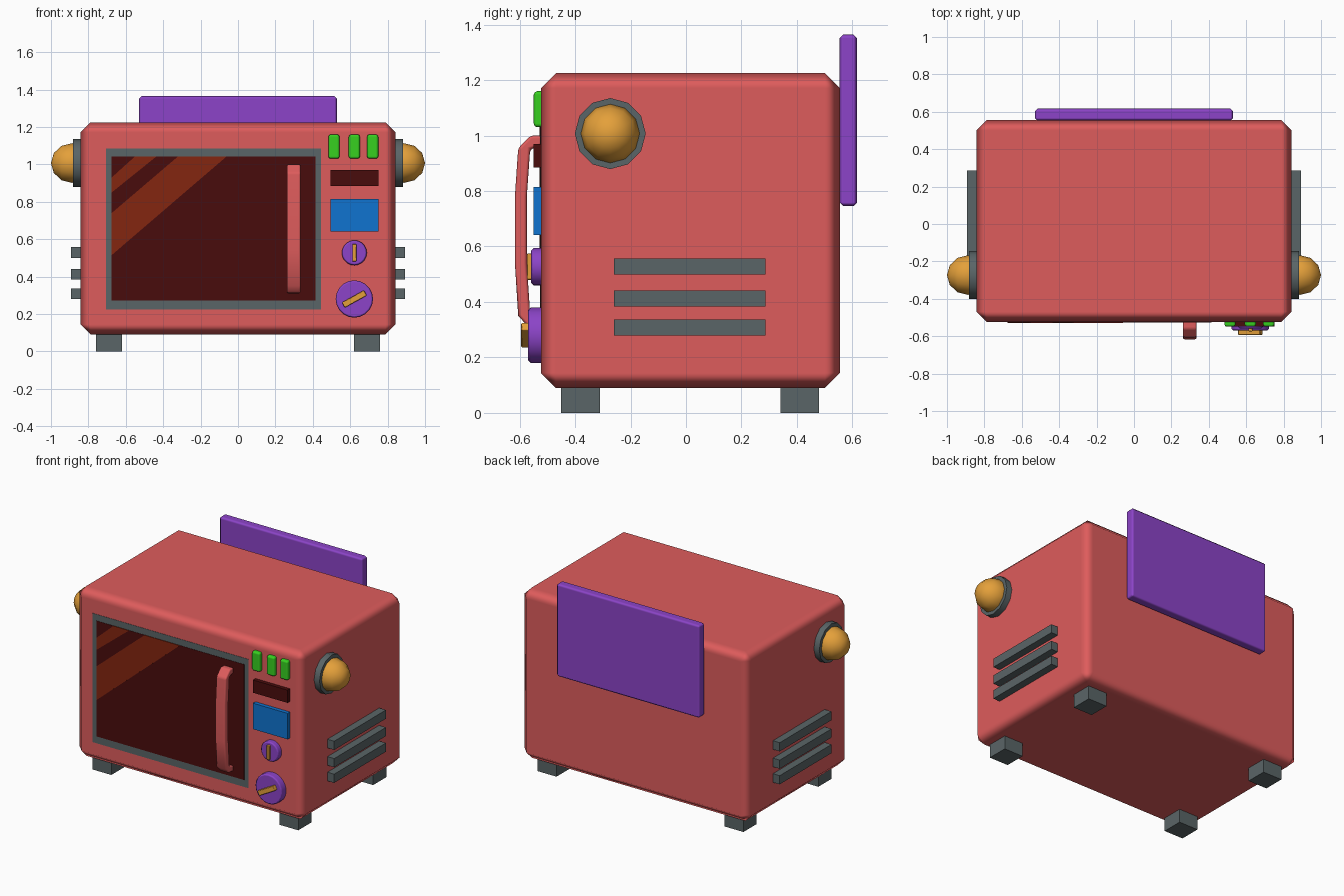
import bpy, bmesh, math
from mathutils import Matrix, Vector

if "Cube" in bpy.data.objects:
    bpy.data.objects.remove(bpy.data.objects["Cube"])


def mat(name, rgb):
    m = bpy.data.materials.new(name)
    lin = [((c / 255 + 0.055) / 1.055) ** 2.4 if c > 10 else c / 255 / 12.92 for c in rgb]
    m.diffuse_color = (*lin, 1)
    m.use_nodes = True
    m.node_tree.nodes["Principled BSDF"].inputs["Base Color"].default_value = m.diffuse_color
    return m


RED = mat("coral red", (222, 92, 92))
GREY = mat("slate grey", (90, 101, 103))
PURPLE = mat("purple", (140, 68, 200))
AMBER = mat("amber", (228, 160, 58))
DARK = mat("dark maroon glass", (73, 12, 12))
STREAK = mat("rust reflection", (132, 38, 16))
GREEN = mat("button green", (55, 208, 32))
BLUE = mat("screen blue", (16, 116, 208))

FRONT = -0.523  # front plane of the body


def finish(name, bm, material, bevel=0, segments=1, smooth=True):
    bmesh.ops.recalc_face_normals(bm, faces=bm.faces[:])
    me = bpy.data.meshes.new(name)
    bm.to_mesh(me)
    bm.free()
    me.materials.append(material)
    ob = bpy.data.objects.new(name, me)
    bpy.context.collection.objects.link(ob)
    if bevel:
        md = ob.modifiers.new("bevel", 'BEVEL')
        md.width, md.segments = bevel, segments
        md.limit_method, md.angle_limit = 'ANGLE', math.radians(40)
        md.harden_normals = smooth
    if smooth:
        me.polygons.foreach_set("use_smooth", [True] * len(me.polygons))
        if not bevel:
            bpy.ops.object.select_all(action='DESELECT')
            bpy.context.view_layer.objects.active = ob
            ob.select_set(True)
            bpy.ops.object.shade_smooth_by_angle(angle=math.radians(50))
    return ob


def box(name, x, y, z, material, bevel=0, segments=1, roll=0):
    """Box from (min, max) ranges, optionally rolled about y."""
    bm = bmesh.new()
    centre = Vector([(a + b) / 2 for a, b in (x, y, z)])
    size = [b - a for a, b in (x, y, z)]
    m = Matrix.Translation(centre) @ Matrix.Rotation(roll, 4, 'Y') @ Matrix.Diagonal((*size, 1))
    bmesh.ops.create_cube(bm, size=1, matrix=m)
    return finish(name, bm, material, bevel, segments, smooth=bevel > 0)


def disc(name, centre, r, depth, axis, sides, material, bevel=0):
    bm = bmesh.new()
    rot = Matrix.Rotation(math.pi / 2, 4, 'Y' if axis == 'X' else 'X')
    bmesh.ops.create_cone(bm, cap_ends=True, segments=sides, radius1=r, radius2=r, depth=depth,
                          matrix=Matrix.Translation(centre) @ rot)
    return finish(name, bm, material, bevel)


def prism(name, pts, place, shift, material, bevel=0, segments=1):
    """Extrude a 2D profile; place maps each point into space."""
    bm = bmesh.new()
    f = bm.faces.new([bm.verts.new(place(*p)) for p in pts])
    ext = bmesh.ops.extrude_face_region(bm, geom=[f], use_keep_orig=True)
    bmesh.ops.translate(bm, vec=shift, verts=[v for v in ext["geom"] if isinstance(v, bmesh.types.BMVert)])
    return finish(name, bm, material, bevel, segments, smooth=bevel > 0)


# body shell and rear panel
box("oven_body", (-0.842, 0.842), (FRONT, 0.555), (0.09, 1.225), RED, 0.054)
box("rear_panel", (-0.53, 0.53), (0.553, 0.617), (0.745, 1.365), PURPLE, 0.014)

# window: frame plate, glass plate, reflection streaks
box("window_frame", (-0.706, 0.445), (FRONT - 0.002, FRONT + 0.004), (0.225, 1.085), GREY)
box("window_glass", (-0.675, 0.415), (FRONT - 0.004, FRONT + 0.004), (0.272, 1.043), DARK)
streaks = [
    [(-0.675, 0.93), (-0.55, 1.043), (-0.435, 1.043), (-0.675, 0.85)],
    [(-0.675, 0.74), (-0.32, 1.043), (-0.06, 1.043), (-0.675, 0.515)],
]
for i, pts in enumerate(streaks):
    prism(f"glass_streak_{i + 1}", pts, lambda x, z: (x, FRONT - 0.006, z), (0, 0.005, 0), STREAK)

# bowed door handle
handle = [(-0.52, 1.0), (-0.56, 1.0), (-0.605, 0.955), (-0.617, 0.78), (-0.617, 0.54), (-0.605, 0.35),
          (-0.57, 0.312), (-0.52, 0.31), (-0.52, 0.345), (-0.562, 0.357), (-0.574, 0.54),
          (-0.574, 0.78), (-0.562, 0.95), (-0.52, 0.965)]
prism("door_handle", handle, lambda y, z: (0.261, y, z), (0.074, 0, 0), RED, 0.011, 2)

# control column: buttons, displays, dials
for i, x in enumerate((0.513, 0.622, 0.72)):
    box(f"button_{i + 1}", (x - 0.03, x + 0.03), (-0.549, -0.5), (1.03, 1.16), GREEN, 0.013, 2)
box("clock_display", (0.495, 0.75), (-0.549, -0.51), (0.885, 0.97), DARK)
box("control_screen", (0.495, 0.75), (-0.549, -0.51), (0.642, 0.815), BLUE)
for name, z, r, front, grip, length, width, roll in (
        ("small_dial", 0.527, 0.067, -0.559, -0.574, 0.095, 0.022, math.pi / 2),
        ("large_dial", 0.28, 0.1, -0.57, -0.594, 0.135, 0.032, -math.radians(29))):
    disc(name, (0.622, (front - 0.51) / 2, z), r, -0.51 - front, 'Y', 20, PURPLE, 0.01)
    box(name + "_grip", (0.622 - length / 2, 0.622 + length / 2), (grip, front + 0.01),
        (z - width / 2, z + width / 2), AMBER, 0.004, 1, roll)

# parts repeated on both sides
for side, s in (("left", -1), ("right", 1)):
    # feet
    for end, y in (("front", -0.38), ("back", 0.41)):
        box(f"{end}_{side}_foot", (s * 0.69 - 0.07, s * 0.69 + 0.07), (y - 0.07, y + 0.07), (0, 0.095), GREY)
    # vent slats
    for i, z in enumerate((0.308, 0.412, 0.528)):
        box(f"{side}_vent_{i + 1}", (s * 0.86 - 0.032, s * 0.86 + 0.032), (-0.26, 0.286),
            (z - 0.029, z + 0.029), GREY)
    # lamp collar and dome
    disc(f"{side}_lamp_collar", (s * 0.857, -0.273, 1.007), 0.128, 0.05, 'X', 12, GREY)
    bm = bmesh.new()
    m = Matrix.Translation((s * 0.887, -0.273, 1.007)) @ Matrix.Rotation(math.pi / 2, 4, 'Y') \
        @ Matrix.Diagonal((0.106, 0.106, 0.113, 1))
    bmesh.ops.create_uvsphere(bm, u_segments=12, v_segments=6, radius=1, matrix=m)
    finish(f"{side}_lamp_dome", bm, AMBER)
